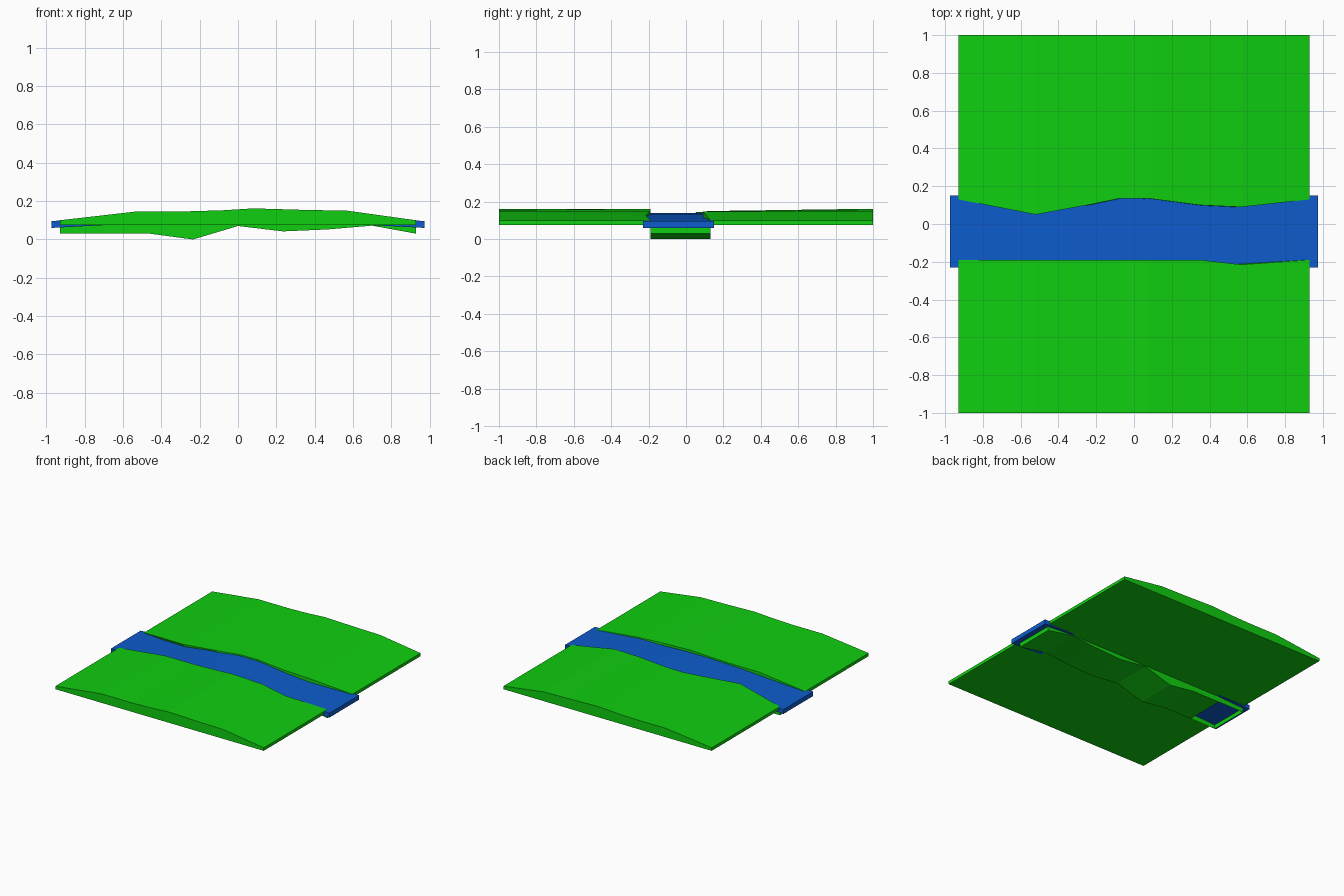
import bpy, bmesh

if "Cube" in bpy.data.objects:
    bpy.data.objects.remove(bpy.data.objects["Cube"])


def material(name, color):
    m = bpy.data.materials.new(name)
    m.diffuse_color = (*color, 1)
    m.use_nodes = True
    m.node_tree.nodes["Principled BSDF"].inputs["Base Color"].default_value = m.diffuse_color
    return m


GREEN = material("grass_green", (0.005, 0.62, 0.005))
BLUE = material("water_blue", (0.004, 0.107, 0.61))


def loft(name, stations, mat, skip=()):
    """Join (x, [(y, z) * 4]) sections along x; skip lists (segment, side) left open."""
    bm = bmesh.new()
    rings = [[bm.verts.new((x, y, z)) for y, z in section] for x, section in stations]
    for i, (a, b) in enumerate(zip(rings, rings[1:])):
        for k in range(4):
            if (i, k) not in skip:
                n = (k + 1) % 4
                bm.faces.new((a[k], a[n], b[n], b[k]))
    bm.faces.new(rings[0])
    bm.faces.new(rings[-1][::-1])
    bmesh.ops.recalc_face_normals(bm, faces=bm.faces[:])
    mesh = bpy.data.meshes.new(name)
    bm.to_mesh(mesh)
    bm.free()
    mesh.materials.append(mat)
    obj = bpy.data.objects.new(name, mesh)
    bpy.context.collection.objects.link(obj)
    return obj


# Shared hill profile along x for the outer edge of both banks
XS = [-0.93, -0.52, -0.25, -0.08, 0.08, 0.35, 0.57, 0.93]
HILL = [0.10, 0.147, 0.147, 0.152, 0.162, 0.154, 0.15, 0.10]
BASE = 0.075


def bank(name, outer_y, foot_y, lip_y, lip_z):
    loft(name, [(x, [(f, BASE), (l, z), (outer_y, h), (outer_y, BASE)])
                for x, h, f, l, z in zip(XS, HILL, foot_y, lip_y, lip_z)], GREEN)


# Back bank with winding inner edge
bank("back_bank", 1.0,
     [0.13, 0.09, 0.085, 0.125, 0.13, 0.095, 0.09, 0.13],
     [0.13, 0.05, 0.10, 0.135, 0.135, 0.10, 0.09, 0.13],
     [0.10, 0.145, 0.146, 0.149, 0.15, 0.148, 0.147, 0.10])

# Front bank with straight inner edge, dipping slightly on the right
bank("front_bank", -1.0,
     [-0.19] * 8,
     [-0.19, -0.19, -0.19, -0.19, -0.19, -0.19, -0.215, -0.19],
     [0.10, 0.146, 0.147, 0.152, 0.16, 0.15, 0.125, 0.10])

# River bed with uneven underside, open below at the left end
BED = [(-0.93, 0.03), (-0.70, 0.03), (-0.46, 0.03), (-0.235, 0.0), (0.0, 0.07),
       (0.235, 0.042), (0.465, 0.052), (0.70, 0.072), (0.93, 0.03)]
loft("river_bed", [(x, [(-0.19, z), (0.13, z), (0.13, 0.085), (-0.19, 0.085)])
                   for x, z in BED], GREEN, skip=[(0, 0), (0, 2)])

# Arched water slab
HALF = [(0.975, 0.06), (0.69, 0.075), (0.35, 0.095), (0.12, 0.104)]
ARCH = [(-x, z) for x, z in HALF] + HALF[::-1]
loft("water", [(x, [(-0.23, z), (0.15, z), (0.15, z + 0.036), (-0.23, z + 0.036)])
               for x, z in ARCH], BLUE)
